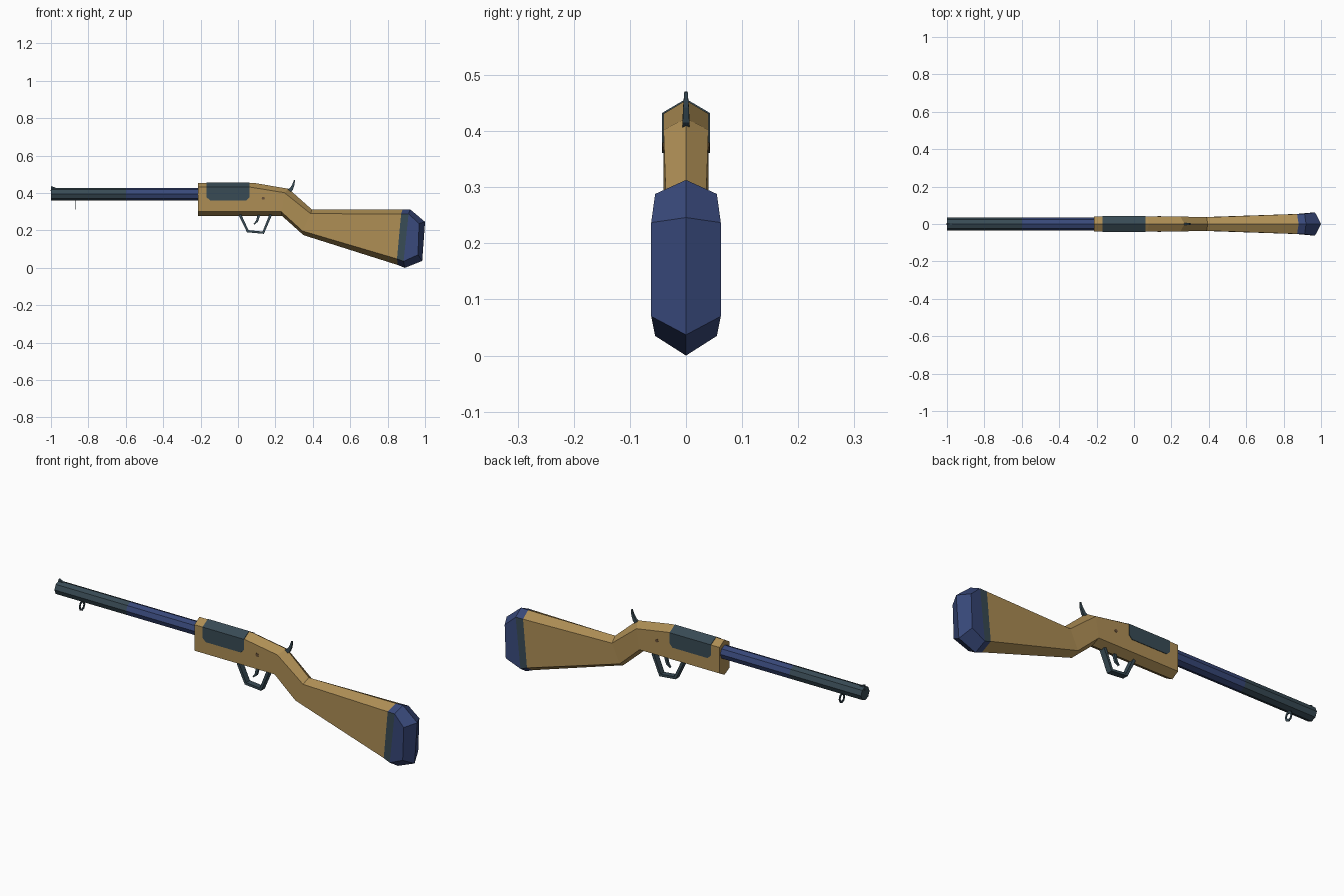
import bpy, bmesh, math
from mathutils import Vector

if "Cube" in bpy.data.objects:
    bpy.data.objects.remove(bpy.data.objects["Cube"])


def material(name, rgb):
    m = bpy.data.materials.new(name)
    m.diffuse_color = (*rgb, 1)
    m.use_nodes = True
    m.node_tree.nodes["Principled BSDF"].inputs["Base Color"].default_value = m.diffuse_color
    return m


WOOD = material("golden wood", (0.42, 0.27, 0.09))
STEEL = material("dark teal steel", (0.040, 0.070, 0.090))
NAVY = material("navy blue", (0.040, 0.066, 0.195))
PIN = material("dark brown", (0.14, 0.08, 0.04))


def loft(name, rings, mats, rule=None, split_cap=False):
    """Skin closed rings of points; rule(segment, side) picks the material."""
    bm = bmesh.new()
    rows = [[bm.verts.new(p) for p in r] for r in rings]
    n = len(rows[0])
    for s in range(len(rows) - 1):
        for i in range(n):
            j = (i + 1) % n
            f = bm.faces.new((rows[s][i], rows[s][j], rows[s + 1][j], rows[s + 1][i]))
            f.material_index = rule(s, i) if rule else 0
    for row, s in ((rows[0], 0), (rows[-1], len(rows) - 2)):
        parts = [row[:4], [row[0]] + row[3:]] if split_cap else [row]
        for p in parts:
            f = bm.faces.new(p)
            f.material_index = rule(s, 0) if rule else 0
    bmesh.ops.recalc_face_normals(bm, faces=bm.faces)
    me = bpy.data.meshes.new(name)
    bm.to_mesh(me)
    bm.free()
    for m in mats:
        me.materials.append(m)
    ob = bpy.data.objects.new(name, me)
    bpy.context.collection.objects.link(ob)
    return ob


def strip(name, path, thick, widths, mat):
    """Rectangular bar along an xz path, with a half width in y per point."""
    rings = []
    pts = [Vector(p) for p in path]
    for k, p in enumerate(pts):
        a = (p - pts[k - 1]).normalized() if k else None
        b = (pts[k + 1] - p).normalized() if k < len(pts) - 1 else None
        d = ((a or b) + (b or a)).normalized()
        nrm = Vector((-d.y, d.x)) * thick[k] / 2
        w = widths[k]
        u, v = p + nrm, p - nrm
        rings.append([(u.x, -w, u.y), (u.x, w, u.y), (v.x, w, v.y), (v.x, -w, v.y)])
    return loft(name, rings, [mat])


# Body, stock and butt: ridge top, side top, side bottom, ridge bottom, half width
stations = [
    ((-.215, .455), (-.215, .431), (-.215, .300), (-.215, .278), .040),
    ((.080, .455), (.070, .431), (.070, .300), (.070, .278), .040),
    ((.270, .423), (.248, .402), (.232, .300), (.235, .278), .040),
    ((.395, .312), (.388, .290), (.345, .197), (.350, .175), .036),
    ((.880, .312), (.872, .288), (.850, .048), (.855, .015), .053),
    ((.920, .313), (.912, .288), (.885, .035), (.892, .000), .055),
    ((1.00, .246), (.968, .237), (.962, .070), (.985, .037), .062),
]
rings = []
for t, a, b, u, w in stations:
    rings.append([(t[0], 0, t[1]), (a[0], w, a[1]), (b[0], w, b[1]),
                  (u[0], 0, u[1]), (b[0], -w, b[1]), (a[0], -w, a[1])])


def stock_colour(seg, side):
    if seg < 4:
        return 0
    return 1 if seg == 4 and side in (1, 4) else 2


loft("body_and_stock", rings, [WOOD, STEEL, NAVY], stock_colour, split_cap=True)

# Octagonal barrel, steel towards the muzzle and navy towards the body
R, BZ = 0.034, 0.394
rings = [[(x, R * math.sin(i * math.pi / 4), BZ + R * math.cos(i * math.pi / 4))
          for i in range(8)] for x in (-1, -.6, -.2)]
loft("barrel", rings, [STEEL, NAVY], lambda s, i: s)

# Front sight
strip("front_sight", [(-1, .424), (-.97, .420)], [.028, .012], [.005, .005], STEEL)

# Steel plate wrapped over the top and both sides of the body
rings = [[(x, -.0425, z), (x, -.0425, .4325), (x, 0, .4575), (x, .0425, .4325), (x, .0425, z)]
         for x, z in ((-.168, .378), (-.150, .361), (.045, .361), (.062, .378))]
loft("receiver_plate", rings, [STEEL])

# Trigger guard and trigger
strip("trigger_guard", [(.010, .285), (.052, .196), (.135, .188), (.175, .285)],
      [.014] * 4, [.015] * 4, STEEL)
strip("trigger", [(.112, .285), (.102, .250), (.086, .234)],
      [.014, .012, .006], [.006, .006, .004], STEEL)

# Hammer
strip("hammer", [(.262, .405), (.285, .421), (.296, .444), (.302, .470)],
      [.022, .018, .012, .006], [.007, .006, .005, .003], STEEL)

# Thin sling ring under the barrel, facing along it
rings = []
for k in range(9):
    a = k * math.pi / 4
    c, s = math.cos(a), math.sin(a)
    rings.append([(x, r * s * 0.9, .337 + r * c)
                  for x, r in ((-.872, .026), (-.868, .026), (-.868, .015), (-.872, .015))])
loft("sling_ring", rings, [STEEL])

# Small pins on both sides of the body
for side, label in ((-1, "front"), (1, "back")):
    rings = [[(.135 + .009 * math.cos(i * math.pi / 3), side * y, .372 + .009 * math.sin(i * math.pi / 3))
              for i in range(6)] for y in (.038, .0415)]
    loft("body_pin_" + label, rings, [PIN])
